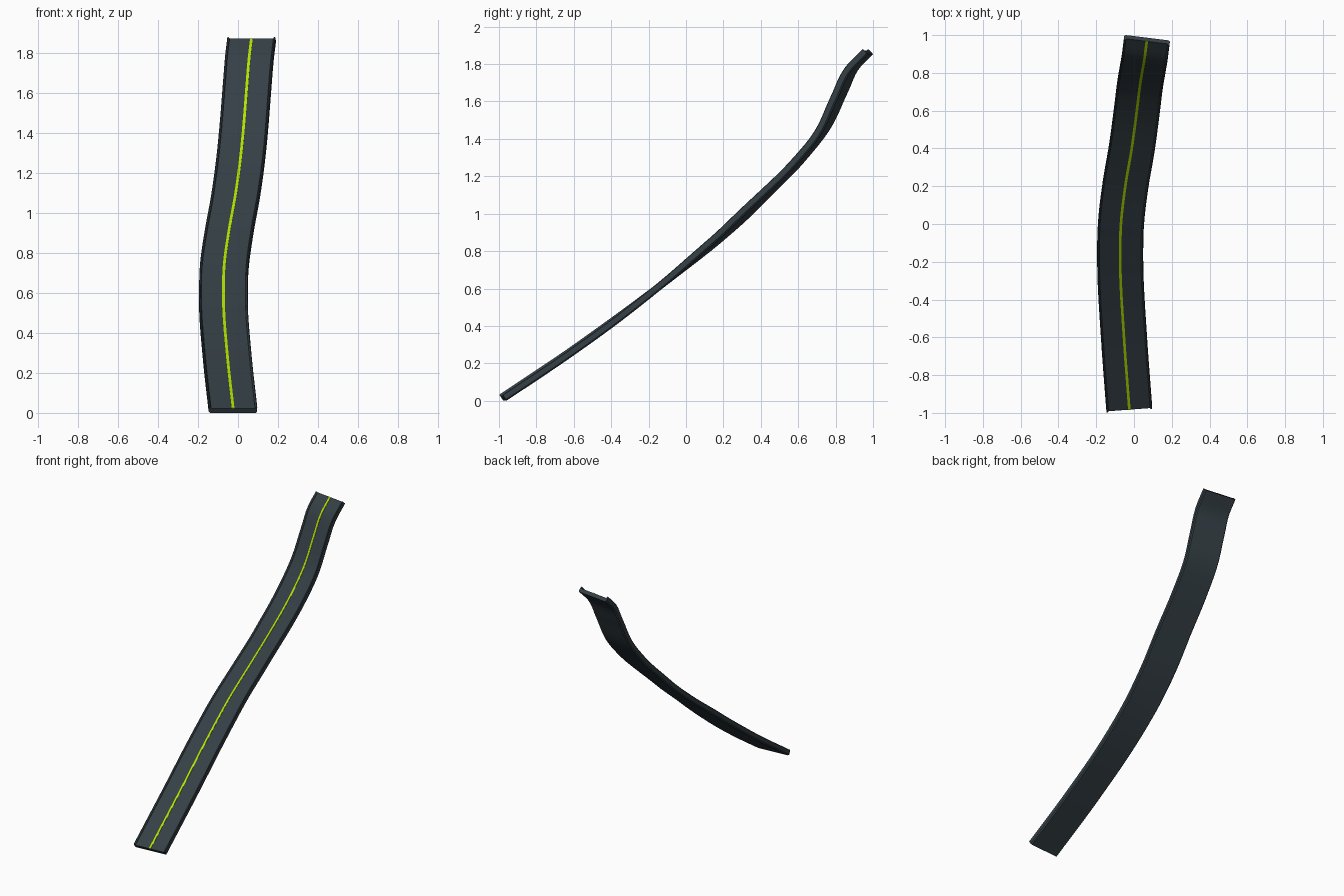
import bpy
import bmesh
from mathutils import Vector

if "Cube" in bpy.data.objects:
    bpy.data.objects.remove(bpy.data.objects["Cube"])

# Centre path of the ramp, bottom to top
PATH = [Vector(p) for p in [
    (-0.025, -0.979, 0.017), (-0.053, -0.6, 0.272), (-0.073, -0.2, 0.567),
    (-0.069, 0.0, 0.728), (-0.046, 0.2, 0.896), (-0.012, 0.4, 1.085),
    (0.015, 0.6, 1.285), (0.031, 0.73, 1.45), (0.046, 0.82, 1.64),
    (0.057, 0.885, 1.775), (0.068, 0.972, 1.867)]]


def sample(points, steps):
    """Smooth interpolation through the points."""
    ext = [points[0] * 2 - points[1]] + points + [points[-1] * 2 - points[-2]]
    out = []
    for i in range(1, len(ext) - 2):
        a, b, c, d = ext[i - 1:i + 3]
        # centripetal-style tangents for uneven spacing
        l0, l1, l2 = (b - a).length, (c - b).length, (d - c).length
        m1 = ((c - b) / l1 * l0 + (b - a) / l0 * l1) / (l0 + l1) * l1
        m2 = ((d - c) / l2 * l1 + (c - b) / l1 * l2) / (l1 + l2) * l1
        for k in range(steps):
            t = k / steps
            out.append(b * (2*t**3 - 3*t**2 + 1) + m1 * (t**3 - 2*t**2 + t)
                       + c * (3*t**2 - 2*t**3) + m2 * (t**3 - t**2))
    return out + [points[-1].copy()]


def sweep(name, profile, color):
    """Sweep a closed (side, up) profile along the path, keeping it level."""
    pts = sample(PATH, 6)
    bm = bmesh.new()
    rings = []
    for i, p in enumerate(pts):
        tan = (pts[min(i + 1, len(pts) - 1)] - pts[max(i - 1, 0)]).normalized()
        side = tan.cross(Vector((0, 0, 1))).normalized()
        up = side.cross(tan)
        rings.append([bm.verts.new(p + side * s + up * u) for s, u in profile])
    n = len(profile)
    for r0, r1 in zip(rings, rings[1:]):
        for j in range(n):
            bm.faces.new((r0[j], r0[(j + 1) % n], r1[(j + 1) % n], r1[j]))
    bm.faces.new(rings[0])
    bm.faces.new(rings[-1])
    bmesh.ops.recalc_face_normals(bm, faces=bm.faces)
    mesh = bpy.data.meshes.new(name)
    bm.to_mesh(mesh)
    bm.free()
    obj = bpy.data.objects.new(name, mesh)
    bpy.context.collection.objects.link(obj)
    mat = bpy.data.materials.new(name)
    mat.diffuse_color = color
    mat.use_nodes = True
    mat.node_tree.nodes["Principled BSDF"].inputs["Base Color"].default_value = mat.diffuse_color
    mesh.materials.append(mat)
    bpy.ops.object.select_all(action='DESELECT')
    obj.select_set(True)
    bpy.context.view_layer.objects.active = obj
    bpy.ops.object.shade_smooth_by_angle(angle=0.6)


# Deck with raised lips along both edges
half = [(0.110, 0.007), (0.113, 0.016), (0.117, 0.019), (0.121, 0.016),
        (0.122, -0.012), (0.115, -0.020)]
sweep("ramp_deck", half + [(-s, u) for s, u in reversed(half)],
      (0.035, 0.05, 0.06, 1))

# Painted centre stripe
sweep("centre_stripe", [(-0.007, 0.004), (0.007, 0.004), (0.007, 0.009), (-0.007, 0.009)],
      (0.45, 0.75, 0.0, 1))
